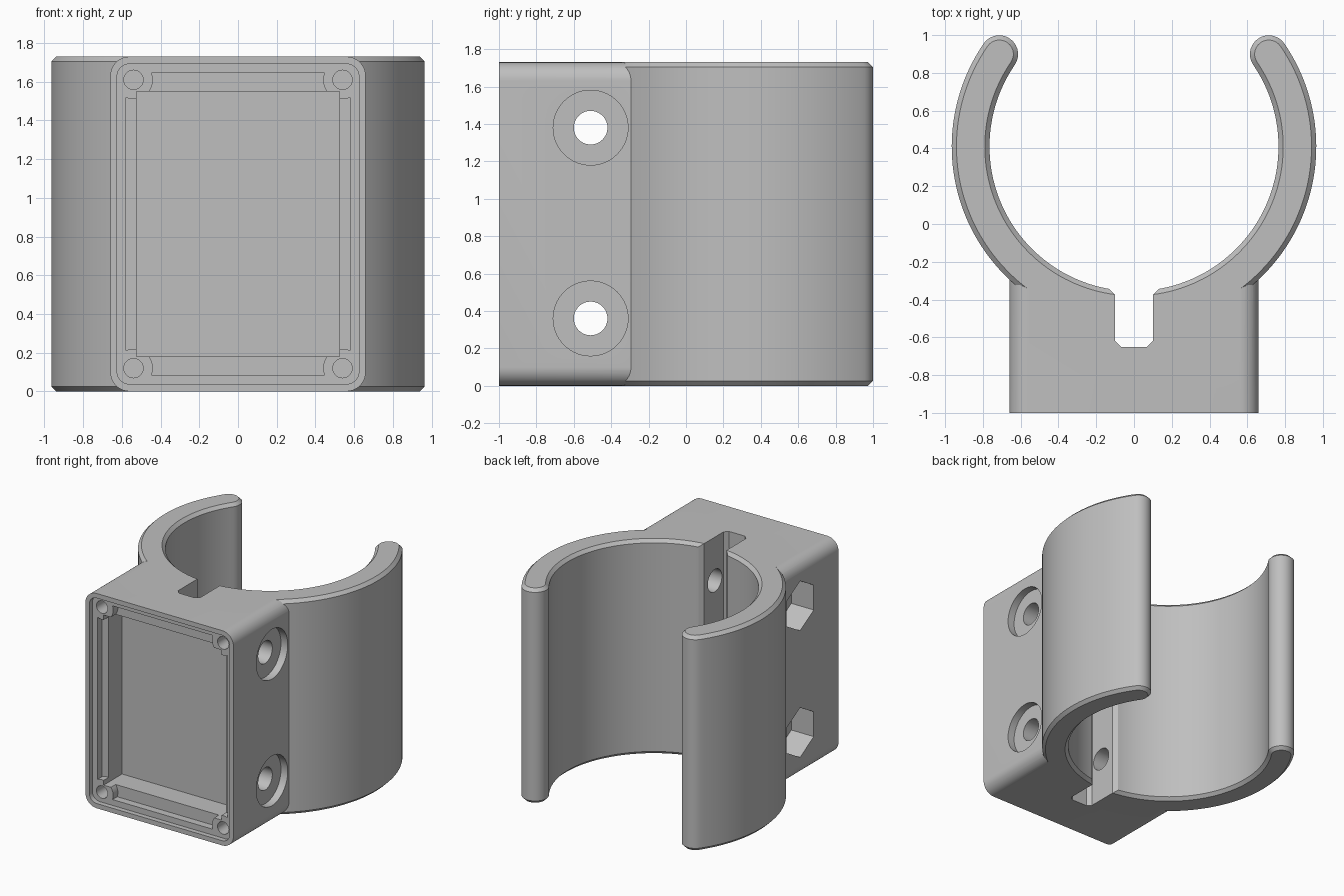
import bpy, bmesh
from math import cos, sin, pi, radians, atan2, hypot

if "Cube" in bpy.data.objects:
    bpy.data.objects.remove(bpy.data.objects["Cube"], do_unlink=True)

H = 1.73                # overall height
RING_Y = 0.41           # centre of the clip ring
MID_R = 0.865           # ring centreline radius
HALF_T = 0.1            # half the ring wall
CHAMFER = 0.025
BOLT_Y, BOLT_Z = -0.51, (0.36, 1.38)

grey = bpy.data.materials.new("plain grey")
grey.use_nodes = True
COLOUR = (0.52, 0.52, 0.52, 1)
grey.diffuse_color = COLOUR
grey.node_tree.nodes["Principled BSDF"].inputs["Base Color"].default_value = COLOUR


def arc(cx, cy, r, a0, a1, n):
    return [(cx + r * cos(a0 + (a1 - a0) * i / n), cy + r * sin(a0 + (a1 - a0) * i / n))
            for i in range(n + 1)]


def circle(cx, cy, r, n=48, turn=0):
    return arc(cx, cy, r, turn, turn + 2 * pi, n)[:-1]


def rounded_rect(x, z0, z1, r, n=10):
    corners = [(x - r, z1 - r), (r - x, z1 - r), (r - x, z0 + r), (x - r, z0 + r)]
    return [p for i, (cx, cz) in enumerate(corners)
            for p in arc(cx, cz, r, i * pi / 2, (i + 1) * pi / 2, n)]


def loft(name, axis, sections):
    """Skin matching outlines, each given as (position along axis, points)."""
    place = {"X": lambda a, b, t: (t, a, b),
             "Y": lambda a, b, t: (a, t, b),
             "Z": lambda a, b, t: (a, b, t)}[axis]
    bm = bmesh.new()
    loops = [[bm.verts.new(place(a, b, t)) for a, b in pts] for t, pts in sections]
    for low, high in zip(loops, loops[1:]):
        for i in range(len(low)):
            j = (i + 1) % len(low)
            bm.faces.new((low[i], low[j], high[j], high[i]))
    bm.faces.new(loops[0][::-1])
    bm.faces.new(loops[-1])
    bmesh.ops.recalc_face_normals(bm, faces=bm.faces)
    mesh = bpy.data.meshes.new(name)
    bm.to_mesh(mesh)
    bm.free()
    mesh.materials.append(grey)
    obj = bpy.data.objects.new(name, mesh)
    bpy.context.collection.objects.link(obj)
    return obj


def prism(name, axis, pts, lo, hi):
    return loft(name, axis, [(lo, pts), (hi, pts)])


def combine(target, tool, operation="DIFFERENCE"):
    mod = target.modifiers.new(tool.name, "BOOLEAN")
    mod.object, mod.operation, mod.solver = tool, operation, "EXACT"
    bpy.context.view_layer.objects.active = target
    bpy.ops.object.modifier_apply(modifier=mod.name)
    bpy.data.objects.remove(tool, do_unlink=True)


def clip_outline(t):
    """Open ring with round arm tips, of half thickness t."""
    tip = atan2(0.49, 0.715)
    end = -pi - tip
    cx, cy = MID_R * cos(tip), RING_Y + MID_R * sin(tip)
    return (arc(0, RING_Y, MID_R + t, tip, end, 110)
            + arc(-cx, cy, t, end, end - pi, 14)[1:-1]
            + arc(0, RING_Y, MID_R - t, end, tip, 110)
            + arc(cx, cy, t, tip + pi, tip, 14)[1:-1])


# Mounting block, hollowed behind so that it ends inside the ring wall
body = prism("clip_holder", "Y", rounded_rect(0.66, 0, H, 0.1), -1, -0.27)
combine(body, prism("back_cut", "Z", circle(0, RING_Y, MID_R, 128), -0.1, H + 0.1))

# Chamfered clip ring
full, slim = clip_outline(HALF_T), clip_outline(HALF_T - CHAMFER)
ring = loft("ring", "Z", [(0, slim), (CHAMFER, full), (H - CHAMFER, full), (H, slim)])
combine(body, ring, "UNION")

# Clamping slot with chamfered mouth and floor
half = [(0.07, -0.65), (0.1, -0.62), (0.1, -0.375), (0.13, -0.345), (0.13, -0.2)]
slot = half + [(-x, y) for x, y in reversed(half)]
combine(body, prism("slot", "Z", slot, -0.1, H + 0.1))

# Lid recess, stepped pocket with corner bosses, deep pocket
combine(body, prism("lid_recess", "Y", rounded_rect(0.625, 0.038, H - 0.038, 0.065), -1.1, -0.96))
BX, BZ = 0.54, 0.745        # screw bosses, measured from the middle of the front
PX, PZ, BR = 0.58, 0.78, 0.1
dx, dz = PX - BX, PZ - BZ
a0 = atan2(-hypot(BR, 0) * (1 - (dx / BR) ** 2) ** 0.5, dx)
a1 = atan2(dz, -BR * (1 - (dz / BR) ** 2) ** 0.5) - 2 * pi
corner = arc(BX, BZ, BR, a0, a1, 14)
pocket = []
for sx, sz in ((1, 1), (-1, 1), (-1, -1), (1, -1)):
    pts = [(sx * x, H / 2 + sz * z) for x, z in corner]
    pocket += pts if sx * sz > 0 else pts[::-1]
combine(body, prism("pocket", "Y", pocket, -1.1, -0.9))
deep = [(-0.525, 0.18), (0.525, 0.18), (0.525, 1.55), (-0.525, 1.55)]
combine(body, prism("deep_pocket", "Y", deep, -1.1, -0.725))
for sx in (1, -1):
    for sz in (1, -1):
        hole = circle(sx * BX, H / 2 + sz * BZ, 0.05, 24)
        combine(body, prism("screw_hole", "Y", hole, -1.1, -0.7))

# Clamp bolts: through hole, round head seat on one side, hex nut seat on the other
for z in BOLT_Z:
    combine(body, prism("bolt_hole", "X", circle(BOLT_Y, z, 0.09, 40), -0.9, 0.9))
    combine(body, prism("head_seat", "X", circle(BOLT_Y, z, 0.2, 56), 0.6, 0.9))
    combine(body, prism("nut_seat", "X", circle(BOLT_Y, z, 0.2, 6, pi / 2), -0.9, -0.46))

bpy.ops.object.select_all(action="DESELECT")
body.select_set(True)
bpy.context.view_layer.objects.active = body
bpy.ops.object.shade_smooth_by_angle(angle=radians(25))
